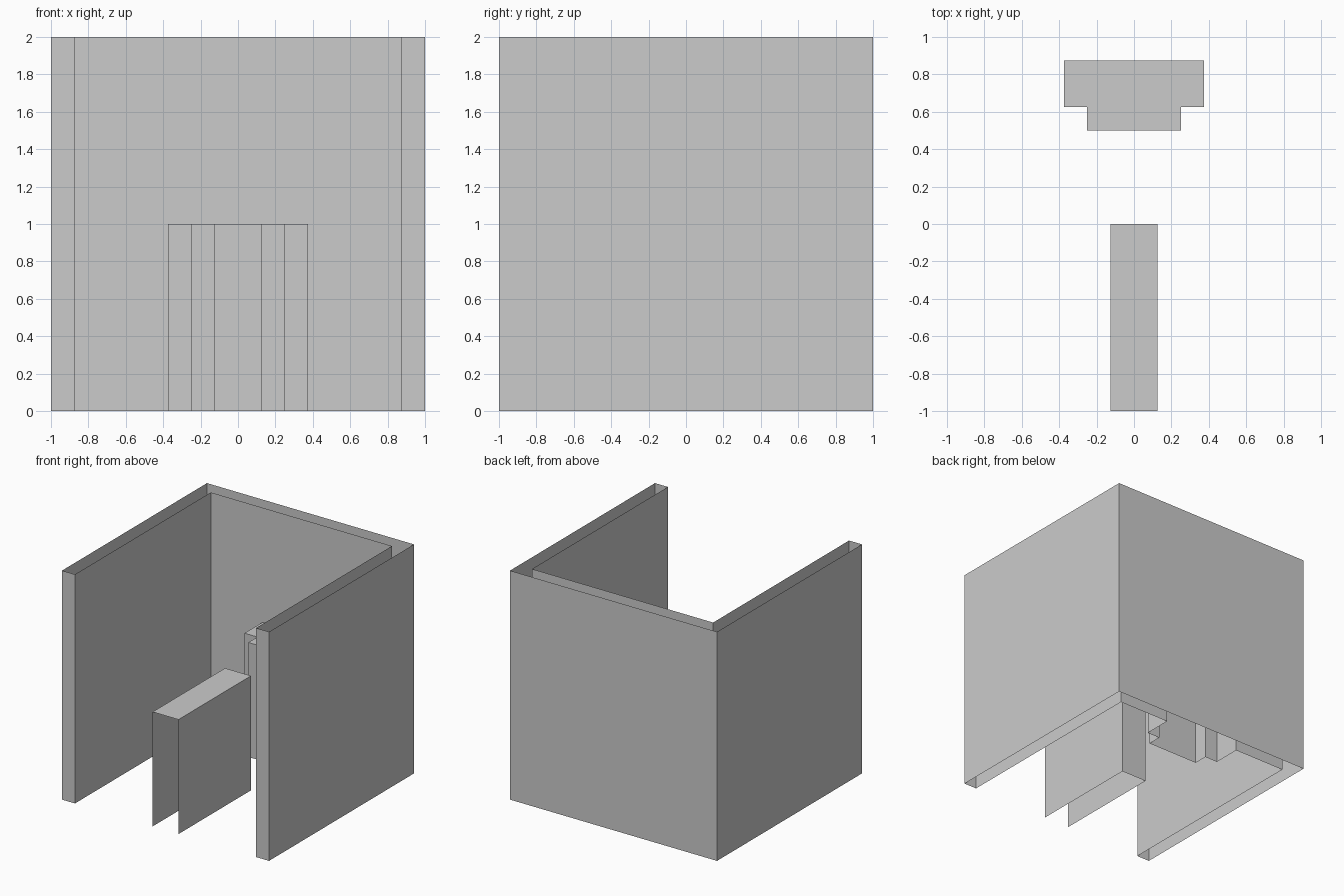
import bpy
import bmesh

if "Cube" in bpy.data.objects:
    bpy.data.objects.remove(bpy.data.objects["Cube"])


def extruded(name, path, z0, z1, top=False):
    """Raise an open plan outline into a thin shell, optionally with a top face."""
    bm = bmesh.new()
    low = [bm.verts.new((x, y, z0)) for x, y in path]
    high = [bm.verts.new((x, y, z1)) for x, y in path]
    for i in range(len(path) - 1):
        bm.faces.new((low[i], low[i + 1], high[i + 1], high[i]))
    if top:
        bm.faces.new(high)
    mesh = bpy.data.meshes.new(name)
    bm.to_mesh(mesh)
    bm.free()
    obj = bpy.data.objects.new(name, mesh)
    bpy.context.collection.objects.link(obj)
    return obj


def mirrored(half):
    """Complete a half outline with its reflection across x = 0."""
    return half + [(-x, y) for x, y in reversed(half)]


T = 0.125   # wall thickness
I = 1 - T   # inner wall offset

# U-shaped room walls: open at top and bottom, gap behind the stepped block
extruded("room_walls", mirrored([(0.375, I), (I, I), (I, -1), (1, -1), (1, 1)]), 0, 2)

# Inner back wall above the stepped block
extruded("upper_back_wall", [(-0.375, I), (0.375, I)], 1, 2)

# Long central block, open at the front and bottom
extruded("central_block", mirrored([(0.125, -1), (0.125, 0)]), 0, 1, top=True)

# Stepped block against the back wall
extruded("stepped_block",
         mirrored([(-0.375, I), (-0.375, 0.625), (-0.25, 0.625), (-0.25, 0.5)]),
         0, 1, top=True)
